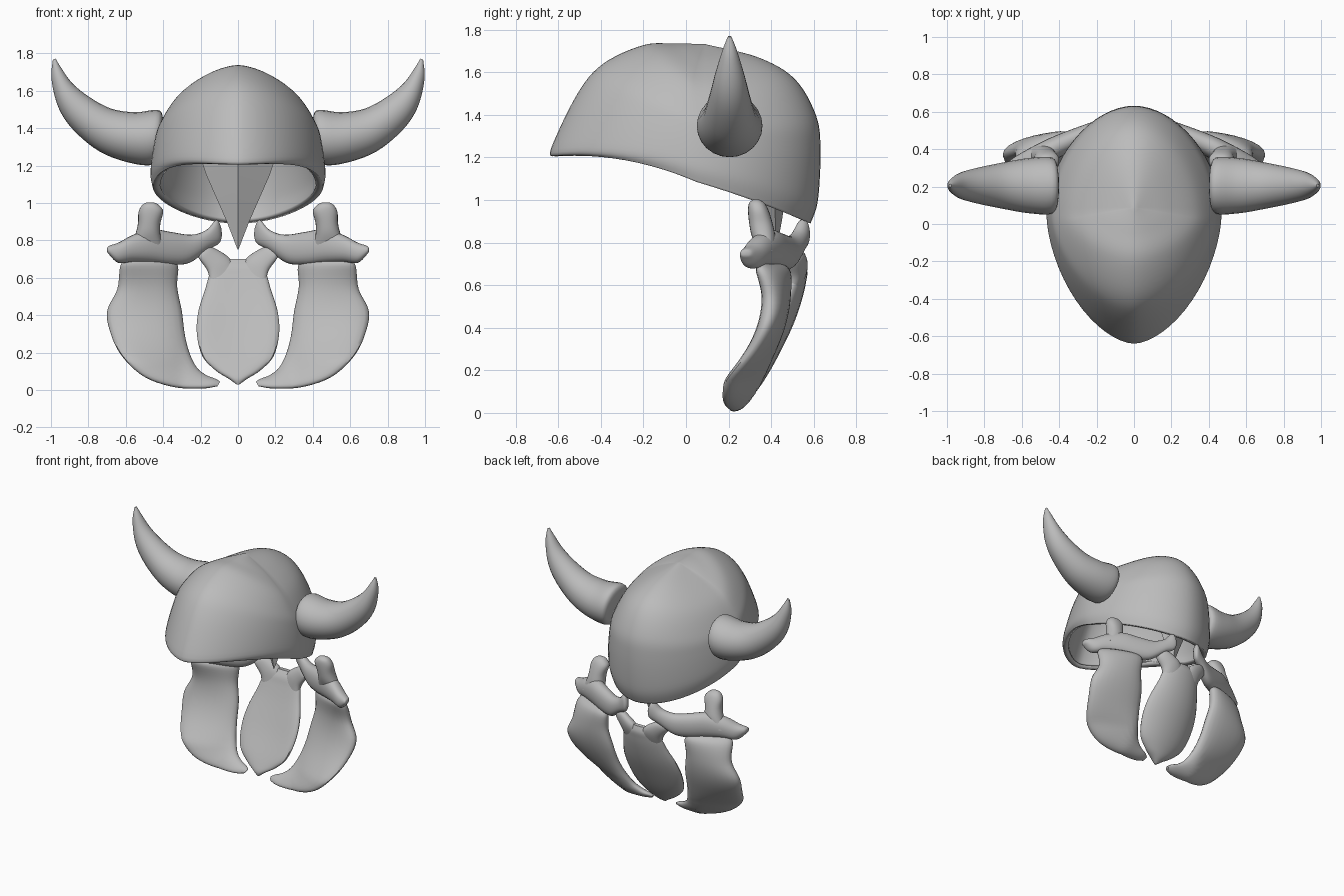
import bpy, bmesh, math

if "Cube" in bpy.data.objects:
    bpy.data.objects.remove(bpy.data.objects["Cube"])

grey = bpy.data.materials.new("bone_grey")
grey.use_nodes = True
grey.diffuse_color = (0.5, 0.5, 0.5, 1)
grey.node_tree.nodes["Principled BSDF"].inputs["Base Color"].default_value = (0.5, 0.5, 0.5, 1)


def spline(stations, steps=5):
    """Smooth curve through stations of any dimension."""
    out = []
    last = len(stations) - 1
    for i in range(last):
        a, b, c, d = (stations[min(max(i + k, 0), last)] for k in (-1, 0, 1, 2))
        for s in range(steps):
            t = s / steps
            out.append([q + t / 2 * (r - p + t * (2 * p - 5 * q + 4 * r - w + t * (3 * (q - r) + w - p)))
                        for p, q, r, w in zip(a, b, c, d)])
    return out + [list(stations[last])]


def power(v, e):
    return math.copysign(abs(v) ** e, v)


def loft(name, rings, caps=(True, True), angle=50):
    """Skin a list of closed rings."""
    bm = bmesh.new()
    rows = [[bm.verts.new(p) for p in ring] for ring in rings]
    n = len(rows[0])
    for r, s in zip(rows, rows[1:]):
        for i in range(n):
            j = (i + 1) % n
            bm.faces.new((r[i], r[j], s[j], s[i]))
    for row, wanted in zip((rows[0], rows[-1]), caps):
        if wanted:
            bm.faces.new(row)
    bmesh.ops.remove_doubles(bm, verts=bm.verts, dist=0.0004)
    bmesh.ops.recalc_face_normals(bm, faces=bm.faces)
    mesh = bpy.data.meshes.new(name)
    bm.to_mesh(mesh)
    bm.free()
    mesh.materials.append(grey)
    ob = bpy.data.objects.new(name, mesh)
    bpy.context.collection.objects.link(ob)
    bpy.ops.object.select_all(action='DESELECT')
    ob.select_set(True)
    bpy.context.view_layer.objects.active = ob
    bpy.ops.object.shade_smooth_by_angle(angle=math.radians(angle))
    return ob


def blade(name, stations, depth, side=1, sides=24, block=0.9):
    """Flattened horn: each station is edge x, z, opposite edge x, z, half thickness.
    depth(x, z) gives the y of the middle surface."""
    rings = []
    for x1, z1, x2, z2, thick in spline(stations):
        ring = []
        for k in range(sides):
            a = math.tau * k / sides
            u = power(math.cos(a), block) / 2
            x = (x1 + x2) / 2 + (x2 - x1) * u
            z = (z1 + z2) / 2 + (z2 - z1) * u
            ring.append((side * x, depth(x, z) + thick * power(math.sin(a), block), z))
        rings.append(ring)
    return loft(name, rings)


# Helmet shell: front y, front z, back y, back z, half width, side z
levels = [(-.615, 1.205, .585, .89, .455, 1.085),
          (-.635, 1.24, .62, 1.0, .468, 1.16),
          (-.51, 1.50, .632, 1.24, .45, 1.31),
          (-.39, 1.64, .61, 1.40, .42, 1.41),
          (-.20, 1.728, .51, 1.57, .33, 1.55),
          (-.05, 1.735, .34, 1.67, .18, 1.655),
          (.08, 1.733, .10, 1.73, .005, 1.733)]
rings = []
for fy, fz, by, bz, w, sz in spline(levels, 6):
    ring = []
    mid = 0.05 if w > 0.3 else 0.05 + (0.3 - w) * 0.13
    for k in range(64):
        a = math.tau * k / 64
        front = math.cos(a) < 0
        e = 1.18 if front else 1.06
        c = power(math.cos(a), e)
        x = w * power(math.sin(a), e)
        y = mid + c * ((mid - fy) if front else (by - mid))
        z = sz + (bz - fz) / 2 * c + ((fz + bz) / 2 - sz) * c * c
        if front:
            z -= 0.2 * (1.73 - sz) * c * (1 + c)
        ring.append((x, y, z))
    rings.append(ring)
helmet = loft("helmet", rings, (False, True))
shell = helmet.modifiers.new("thickness", 'SOLIDIFY')
shell.thickness = 0.04
shell.offset = -1

# Ridged spike hanging inside the back of the helmet
spike = [[(-w, y, z), (0, y - d, z), (w, y, z), (0, y + d, z)]
         for w, d, y, z in ((.002, .002, .42, .75), (.06, .03, .42, .90), (.17, .08, .41, 1.15), (.23, .1, .40, 1.33))]
loft("nasal_spike", spike, angle=20)

# Side parts, one set for each side
horn = [(.43, 1.27, .40, 1.42, .09), (.455, 1.205, .42, 1.495, .15),
        (.58, 1.215, .55, 1.485, .147), (.74, 1.275, .68, 1.505, .122),
        (.88, 1.39, .80, 1.57, .095), (.96, 1.51, .89, 1.645, .07),
        (.997, 1.66, .95, 1.73, .035), (.99, 1.765, .975, 1.772, .008)]
cheek = [(.35, .70, .60, .70, .03), (.32, .66, .63, .66, .06),
         (.325, .55, .645, .54, .06), (.30, .42, .70, .42, .06),
         (.285, .30, .68, .30, .06), (.26, .20, .62, .18, .06),
         (.22, .12, .50, .07, .05), (.17, .08, .34, .015, .04),
         (.12, .06, .19, .008, .03), (.095, .045, .11, .02, .012)]
hinge = [(.085, .83, .09, .87, .01), (.10, .785, .115, .91, .03),
         (.16, .75, .17, .855, .04), (.26, .68, .25, .83, .05),
         (.36, .67, .36, .845, .06), (.46, .68, .46, .86, .065),
         (.56, .685, .56, .83, .06), (.64, .68, .635, .79, .05),
         (.69, .725, .69, .77, .03), (.70, .74, .70, .755, .01)]
peak = [(.40, .76, .58, .76, .04), (.415, .83, .55, .83, .055), (.415, .89, .535, .89, .055),
        (.40, .955, .532, .95, .048), (.425, .99, .515, .985, .035), (.45, 1.003, .49, 1.003, .012)]
arm = [(.0, .62, .15, .57, .03), (.04, .70, .162, .635, .04),
       (.12, .755, .20, .69, .035), (.165, .765, .212, .71, .025), (.195, .75, .21, .73, .008)]


def curl(top, reach, z, bend):
    return 0.22 + reach * (1 - (1 - min(z / top, 1)) ** bend)


def chin_depth(x, z):
    return curl(.77, .33, z, 1.6) - 0.9 * x * x


def cheek_depth(x, z):
    sweep = 0.13 + 3.5 * (max(z, 0.15) - 0.42) ** 2
    return curl(.7, .25, z, 2) - sweep * max(0, x - 0.3)


for label, s in (("left", 1), ("right", -1)):
    blade(label + "_horn", horn, lambda x, z: 0.205, s, block=1)
    blade(label + "_cheek_plate", cheek, cheek_depth, s)
    blade(label + "_hinge_bone", hinge, lambda x, z: 0.565 - 0.46 * (x - 0.08), s)
    blade(label + "_hinge_peak", peak, lambda x, z: 0.37 - 0.2 * (z - 0.8), s)
    blade(label + "_chin_arm", arm, chin_depth, s)

# Central chin plate
chin = [(-w, z, w, z, t) for w, z, t in
        ((.008, .03, .01), (.05, .06, .035), (.12, .105, .045), (.19, .18, .05), (.22, .30, .05),
         (.212, .42, .05), (.175, .54, .045), (.155, .61, .04), (.13, .66, .035), (.08, .70, .015))]
blade("chin_plate", chin, chin_depth)
